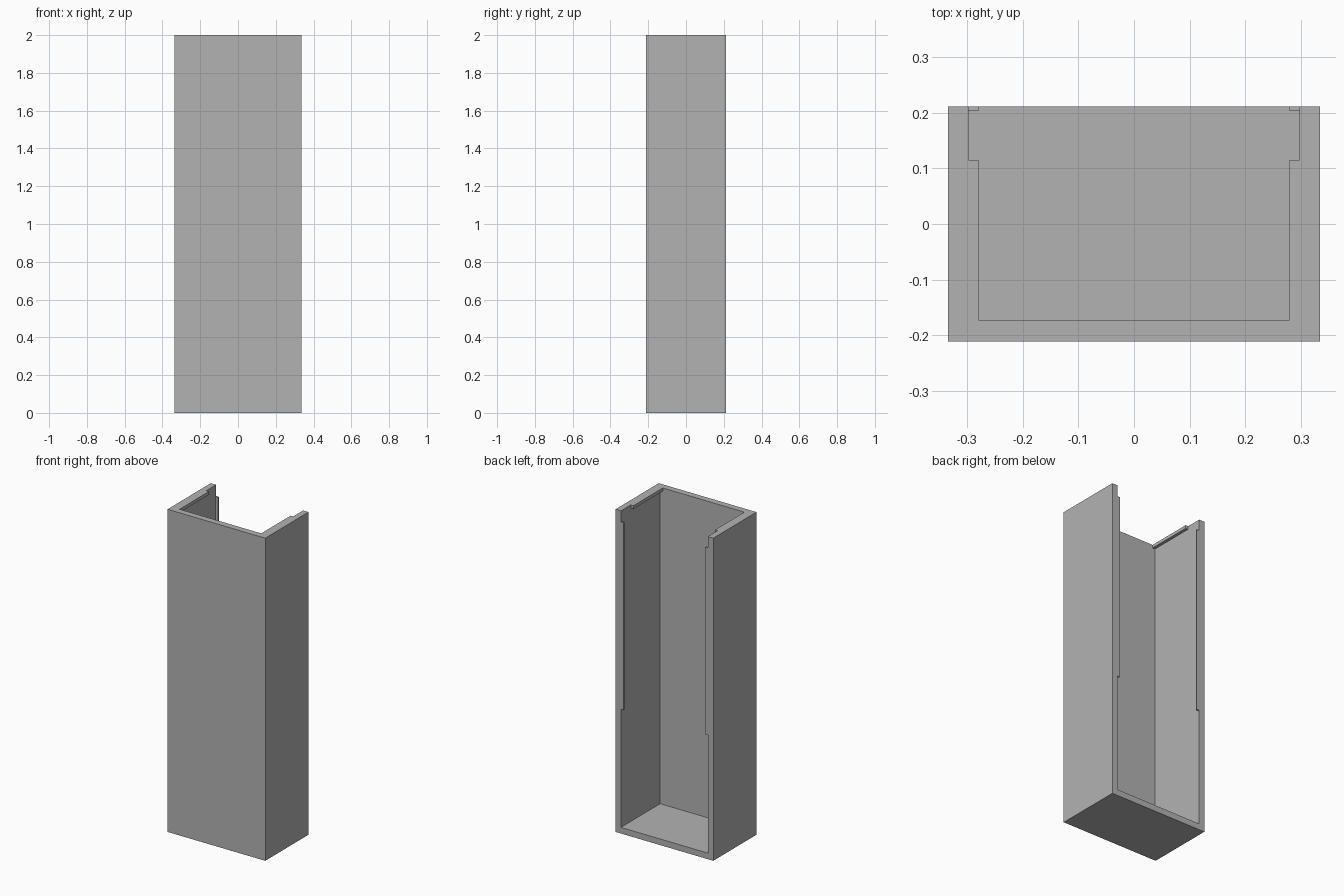
import bpy

cube = bpy.data.objects.get("Cube")
if cube:
    bpy.data.objects.remove(cube, do_unlink=True)

# Overall size and wall dimensions
HALF_X, HALF_Y, HEIGHT = 0.335, 0.2115, 2.0
WALL = 0.038
INNER_X = 0.298          # full cavity half width
LIP_X = 0.28             # half width between the lips and stops
FRONT_Y = -HALF_Y + WALL + 0.001
BEYOND = 3.0             # cutters run past the open sides


def box(name, half_x, y, z):
    """Box centred on x, spanning the given y and z ranges."""
    bpy.ops.mesh.primitive_cube_add(
        size=1, location=(0, sum(y) / 2, sum(z) / 2))
    obj = bpy.context.object
    obj.name = name
    obj.scale = (2 * half_x, y[1] - y[0], z[1] - z[0])
    bpy.ops.object.transform_apply(location=True, rotation=False, scale=True)
    return obj


def carve(target, half_x, y, z):
    """Subtract a box from the target and discard the cutter."""
    cutter = box("cutter", half_x, y, z)
    cutter.hide_render = True
    mod = target.modifiers.new("carve", 'BOOLEAN')
    mod.operation = 'DIFFERENCE'
    mod.solver = 'EXACT'
    mod.object = cutter
    bpy.context.view_layer.objects.active = target
    bpy.ops.object.modifier_apply(modifier=mod.name)
    bpy.data.objects.remove(cutter, do_unlink=True)


housing = box("housing", HALF_X, (-HALF_Y, HALF_Y), (0, HEIGHT))

# Main opening through the top and the back
carve(housing, LIP_X, (FRONT_Y, BEYOND), (WALL, BEYOND))
# Wider pocket that leaves the top lips and the thin rear stops
carve(housing, INNER_X, (FRONT_Y, 0.203), (WALL, 1.98))
# Slot in the top rear corners
carve(housing, INNER_X, (0.115, BEYOND), (1.93, BEYOND))
# Wide opening below the rear stops
carve(housing, INNER_X, (0.1, BEYOND), (WALL, 0.77))

# Single grey finish
grey = bpy.data.materials.new("plain grey")
grey.use_nodes = True
colour = (0.45, 0.45, 0.45, 1)
grey.diffuse_color = colour
grey.node_tree.nodes["Principled BSDF"].inputs["Base Color"].default_value = colour
housing.data.materials.clear()
housing.data.materials.append(grey)
